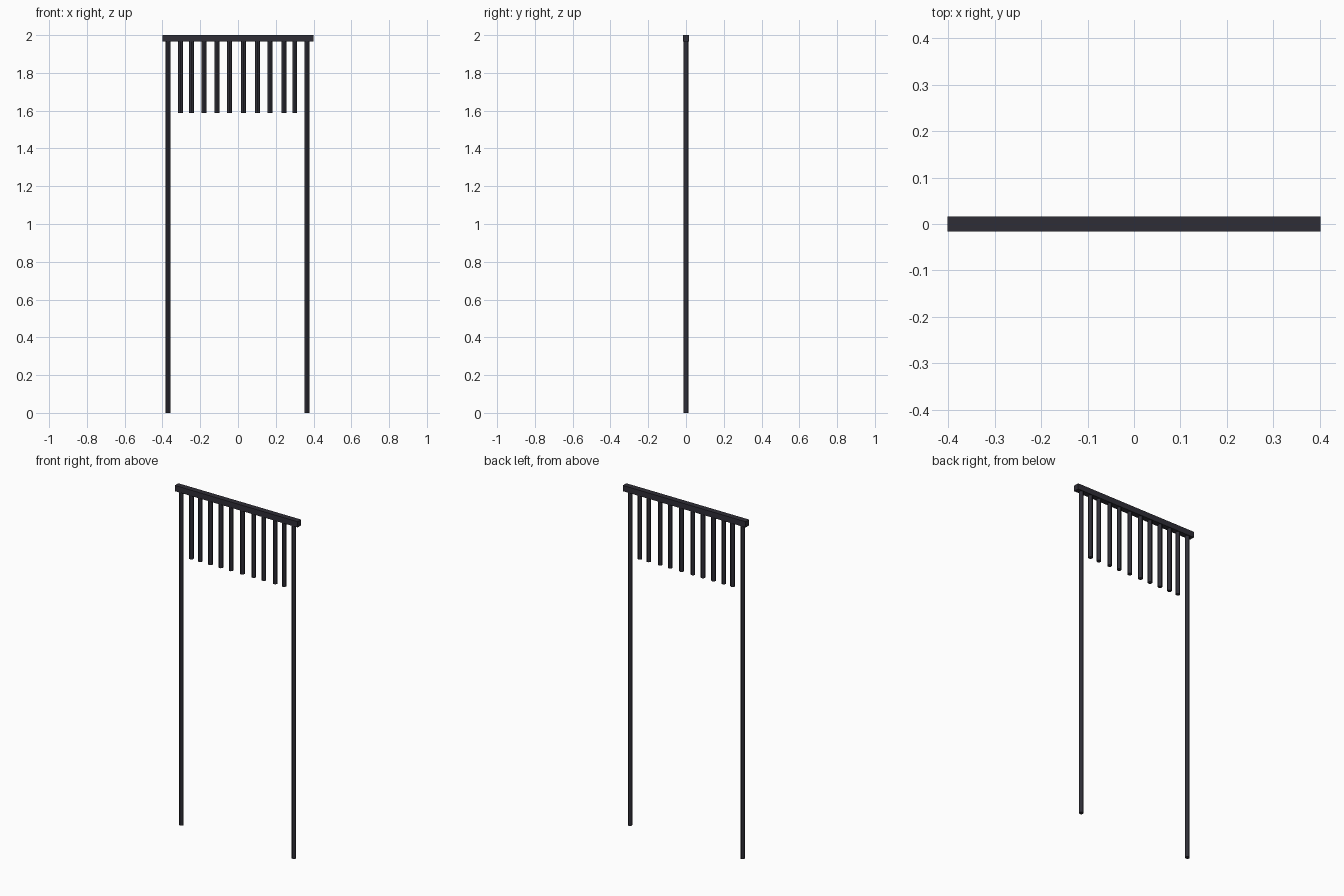
import bpy

if "Cube" in bpy.data.objects:
    bpy.data.objects.remove(bpy.data.objects["Cube"])

BAR_Z = 1.966      # underside of the top rail
ROD_R = 0.0125

dark = bpy.data.materials.new("dark_metal")
dark.diffuse_color = (0.028, 0.027, 0.037, 1)
dark.use_nodes = True
dark.node_tree.nodes["Principled BSDF"].inputs["Base Color"].default_value = dark.diffuse_color


def rod(name, x, z0, z1):
    bpy.ops.mesh.primitive_cylinder_add(vertices=12, radius=ROD_R, depth=z1 - z0,
                                        location=(x, 0, (z0 + z1) / 2))
    ob = bpy.context.object
    ob.name = name
    bpy.ops.object.shade_smooth_by_angle()
    ob.data.materials.append(dark)


# Top rail
bpy.ops.mesh.primitive_cube_add(size=1, location=(0, 0, (BAR_Z + 2) / 2))
rail = bpy.context.object
rail.name = "top_rail"
rail.scale = (0.802, 0.033, 2 - BAR_Z)
bpy.ops.object.transform_apply(location=False, rotation=False, scale=True)
rail.data.materials.append(dark)

# Two long side posts, slightly sunk into the rail
rod("left_post", -0.37, 0, BAR_Z + 0.005)
rod("right_post", 0.365, 0, BAR_Z + 0.005)

# Short hanging rods with uneven spacing
for i, x in enumerate((-0.304, -0.246, -0.18, -0.111, -0.045,
                       0.029, 0.103, 0.169, 0.243, 0.301)):
    rod(f"hanging_rod_{i + 1}", x, 1.588, BAR_Z + 0.005)
